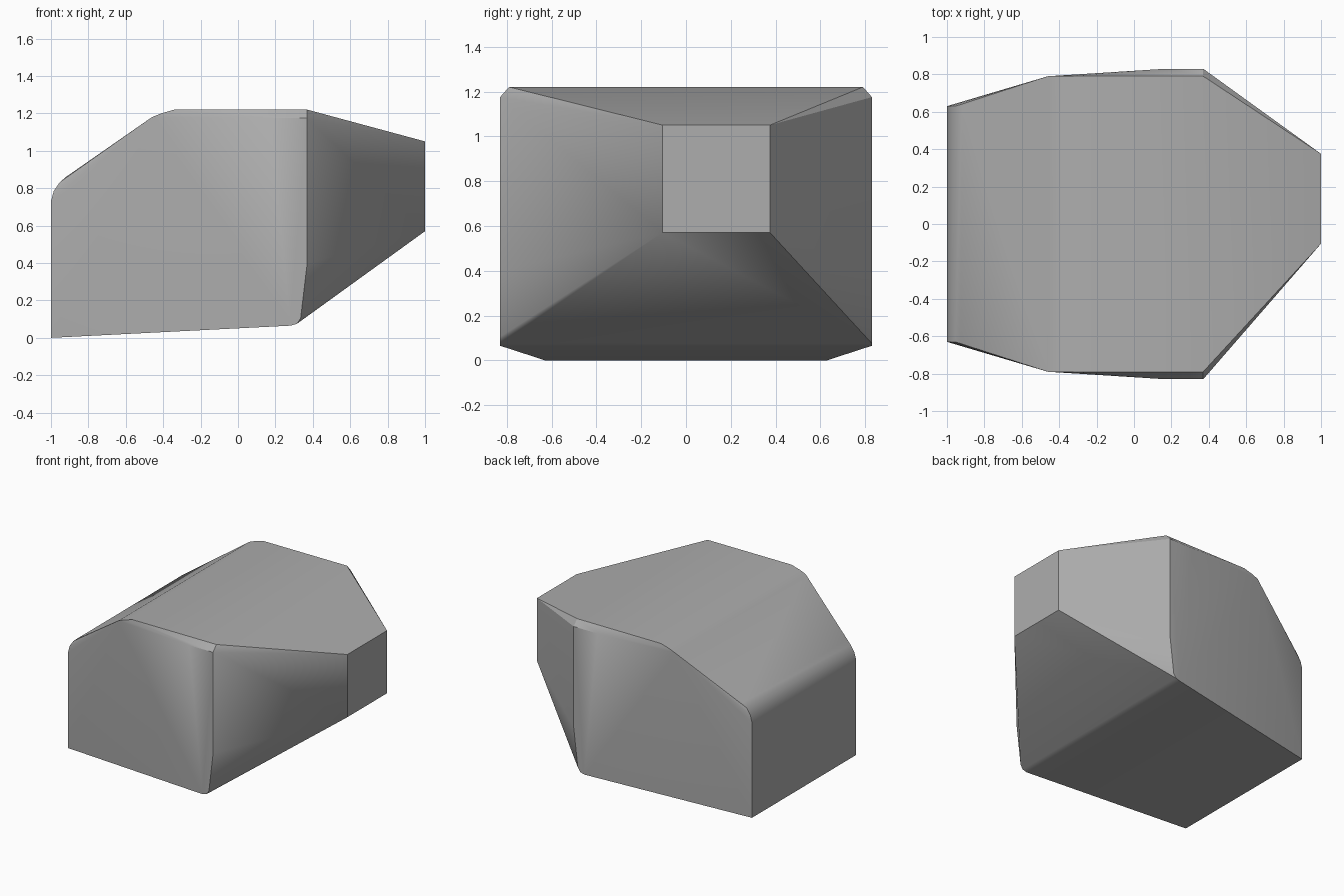
import bpy
import bmesh
import math

cube = bpy.data.objects.get("Cube")
if cube:
    bpy.data.objects.remove(cube, do_unlink=True)

# One plain grey for the whole block
grey = bpy.data.materials.new("stone grey")
grey.use_nodes = True
colour = (0.42, 0.42, 0.42, 1.0)
grey.diffuse_color = colour
grey.node_tree.nodes["Principled BSDF"].inputs["Base Color"].default_value = colour


def both_sides(half_width, profile):
    """Mirror an (x, z) outline to both flanks."""
    return [(x, side * half_width, z) for x, z in profile for side in (-1, 1)]


# Low end with its rounded upper lip
points = both_sides(0.63, [(-1, 0), (-1, 0.73), (-0.985, 0.785),
                           (-0.955, 0.83), (-0.92, 0.86)])
# Upper shoulder and flat roof
points += both_sides(0.79, [(-0.46, 1.18), (-0.41, 1.20),
                            (-0.34, 1.22), (0.37, 1.22)])
# Widest flank with its rounded lower corner
points += both_sides(0.83, [(0.17, 1.175), (0.37, 1.175), (0.37, 0.4),
                            (0.335, 0.105), (0.315, 0.075), (0.28, 0.065)])
# Small off-centre end face of the tapered nose
points += [(1, y, z) for y in (-0.105, 0.375) for z in (0.57, 1.05)]

# Wrap the outlines into one faceted solid
bm = bmesh.new()
for p in points:
    bm.verts.new(p)
hull = bmesh.ops.convex_hull(bm, input=bm.verts[:])
loose = [v for v in bm.verts if not v.link_faces]
bmesh.ops.delete(bm, geom=loose, context='VERTS')
bmesh.ops.dissolve_limit(bm, angle_limit=math.radians(0.5),
                         verts=bm.verts[:], edges=bm.edges[:])
bmesh.ops.recalc_face_normals(bm, faces=bm.faces[:])

mesh = bpy.data.meshes.new("tapered_block")
bm.to_mesh(mesh)
bm.free()
mesh.materials.append(grey)
block = bpy.data.objects.new("tapered_block", mesh)
bpy.context.collection.objects.link(block)

# Soft rounded lips, crisp main edges
bpy.ops.object.select_all(action='DESELECT')
block.select_set(True)
bpy.context.view_layer.objects.active = block
bpy.ops.object.shade_smooth_by_angle(angle=math.radians(30))
